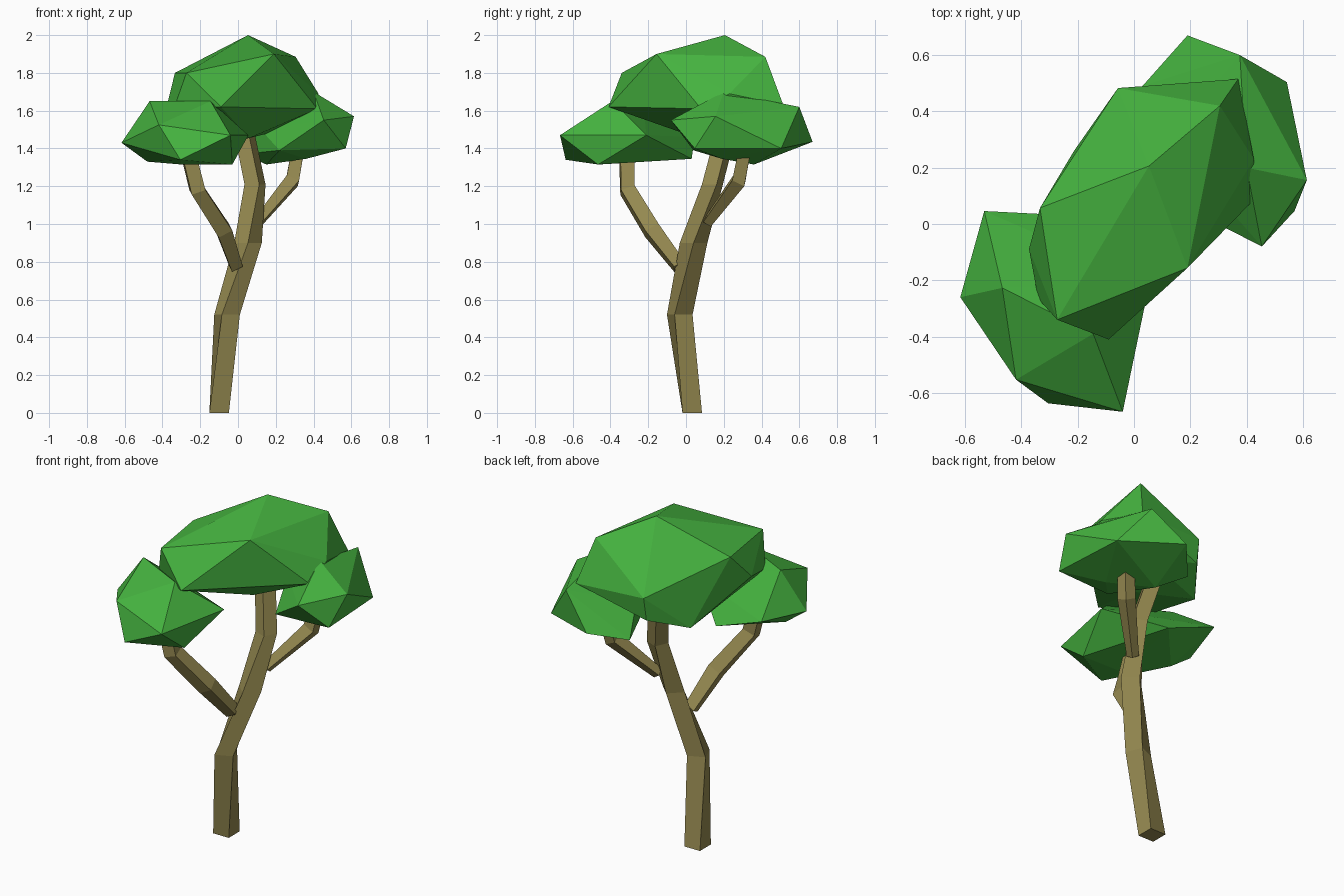
import bpy, bmesh, math
from mathutils import Vector

if "Cube" in bpy.data.objects:
    bpy.data.objects.remove(bpy.data.objects["Cube"])


def material(name, rgb):
    m = bpy.data.materials.new(name)
    m.diffuse_color = (*rgb, 1)
    m.use_nodes = True
    m.node_tree.nodes["Principled BSDF"].inputs["Base Color"].default_value = m.diffuse_color
    return m


LEAF = material("leaf_green", (0.06, 0.45, 0.05))
BARK = material("bark_brown", (0.30, 0.25, 0.08))


def finish(name, bm, mat):
    bmesh.ops.recalc_face_normals(bm, faces=bm.faces)
    me = bpy.data.meshes.new(name)
    bm.to_mesh(me)
    bm.free()
    me.materials.append(mat)
    ob = bpy.data.objects.new(name, me)
    bpy.context.collection.objects.link(ob)
    return ob


def limb(name, path, azimuth=None):
    """Four-sided sweep; path rows are x, y, z, corner radius, twist in degrees.
    With an azimuth the rings tilt along the path, otherwise they stay level."""
    bm = bmesh.new()
    pts = [Vector(p[:3]) for p in path]
    rings = []
    for i, (x, y, z, r, twist) in enumerate(path):
        side, other = Vector((1, 0, 0)), Vector((0, 1, 0))
        if azimuth is not None:
            a = math.radians(azimuth)
            side = Vector((-math.sin(a), math.cos(a), 0))
            t = pts[min(i + 1, len(pts) - 1)] - pts[max(i - 1, 0)]
            other = t.normalized().cross(side).normalized()
        ring = []
        for k in range(4):
            a = math.radians(twist + 90 * k)
            ring.append(bm.verts.new(pts[i] + r * (math.cos(a) * side + math.sin(a) * other)))
        rings.append(ring)
    for lo, hi in zip(rings, rings[1:]):
        for k in range(4):
            j = (k + 1) % 4
            bm.faces.new((lo[k], lo[j], hi[j], hi[k]))
    bm.faces.new(rings[0])
    bm.faces.new(rings[-1])
    return finish(name, bm, BARK)


def foliage(name, corners):
    """Faceted leaf clump: the convex hull of its corner points."""
    bm = bmesh.new()
    for c in corners:
        bm.verts.new(c)
    bmesh.ops.convex_hull(bm, input=bm.verts)
    loose = [v for v in bm.verts if not v.link_faces]
    bmesh.ops.delete(bm, geom=loose, context='VERTS')
    return finish(name, bm, LEAF)


# Bent, slowly twisting trunk
limb("trunk", [
    (-0.10, 0.033, 0, 0.073, 45),
    (-0.058, -0.033, 0.52, 0.073, 68),
    (0.053, 0.04, 0.90, 0.073, 90),
    (0.09, 0.14, 1.21, 0.06, 112),
    (0.03, 0.215, 1.50, 0.058, 112),
])

# Two branches, leaving the trunk on opposite sides
limb("front_left_branch", [
    (-0.01, -0.035, 0.775, 0.045, 0),
    (-0.075, -0.18, 0.965, 0.057, 0),
    (-0.215, -0.31, 1.18, 0.054, 0),
    (-0.27, -0.315, 1.40, 0.052, 0),
], azimuth=232)
limb("back_right_branch", [
    (0.105, 0.115, 1.01, 0.033, 0),
    (0.288, 0.28, 1.23, 0.05, 0),
    (0.318, 0.312, 1.40, 0.046, 0),
], azimuth=45)

# Large crown
foliage("top_foliage", [
    (0.053, 0.206, 2.0), (0.19, -0.156, 1.90), (0.305, 0.42, 1.885),
    (-0.273, -0.34, 1.80), (-0.334, 0.057, 1.80),
    (0.426, 0.23, 1.69), (0.42, 0.08, 1.61), (0.37, 0.515, 1.63),
    (-0.09, -0.41, 1.62), (-0.34, -0.266, 1.61), (-0.373, -0.089, 1.64),
    (-0.057, 0.483, 1.64), (-0.06, 0.46, 1.50), (-0.213, 0.26, 1.42),
    (0.06, 0.06, 1.455), (0.2, 0.35, 1.49),
])

# Lower clump on the back right
foliage("right_foliage", [
    (0.40, 0.20, 1.70), (0.376, 0.60, 1.62), (0.614, 0.156, 1.57),
    (0.454, -0.08, 1.55), (0.19, 0.67, 1.435), (0.543, 0.504, 1.40),
    (0.57, 0.046, 1.40), (0.22, 0.04, 1.39), (0.36, 0.19, 1.345),
    (0.15, 0.36, 1.315), (0.03, 0.49, 1.37), (0.12, 0.30, 1.50),
])

# Lower clump on the front left
foliage("left_foliage", [
    (-0.468, -0.227, 1.65), (-0.145, -0.39, 1.65), (-0.419, -0.553, 1.525),
    (-0.532, 0.046, 1.46), (-0.617, -0.26, 1.43), (-0.04, -0.667, 1.47),
    (-0.305, -0.637, 1.34), (0.055, -0.21, 1.47), (-0.03, -0.466, 1.315),
    (-0.22, 0.03, 1.345), (-0.48, -0.26, 1.33), (-0.30, -0.46, 1.315),
])
